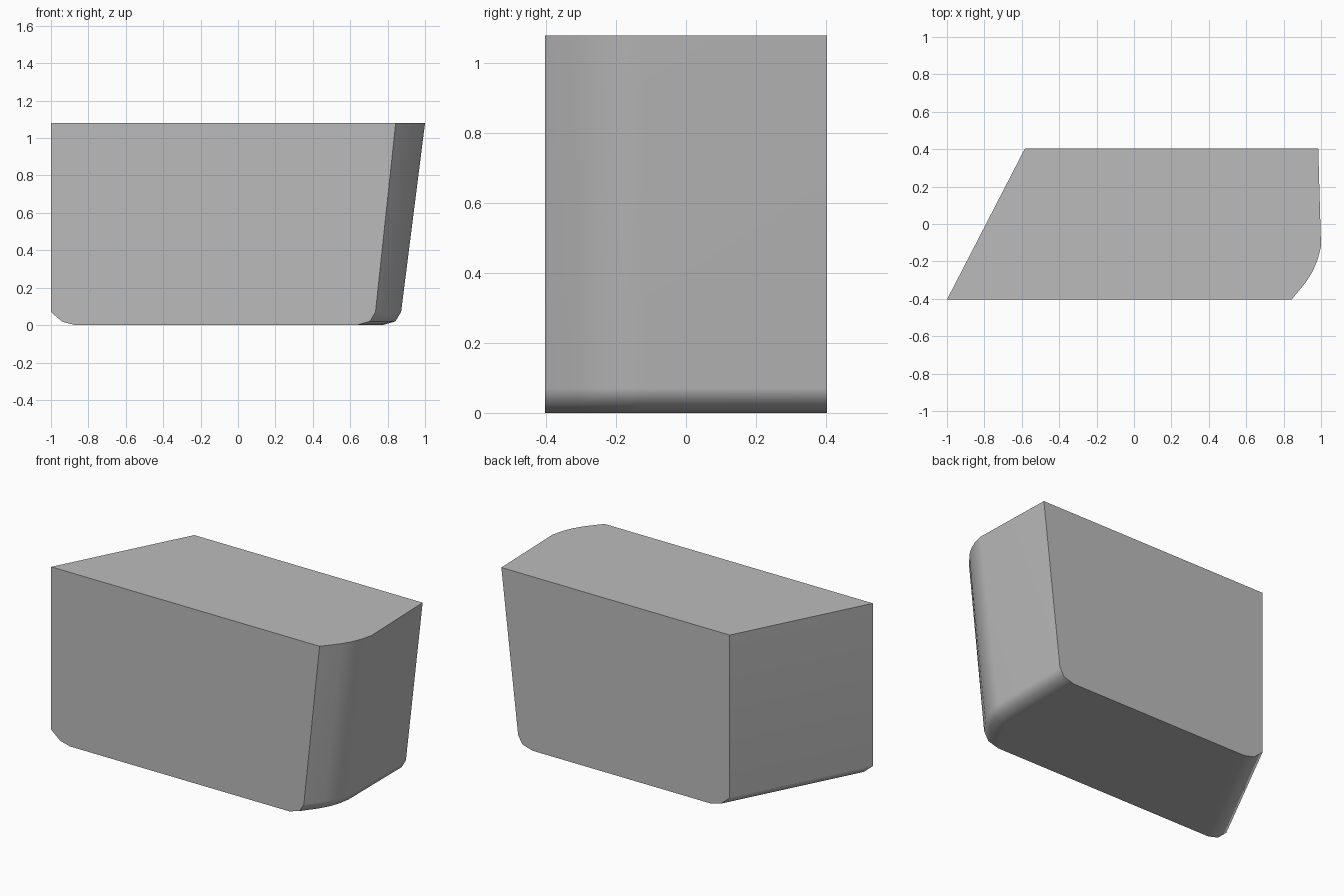
import bpy
import bmesh

cube = bpy.data.objects.get("Cube")
if cube:
    bpy.data.objects.remove(cube, do_unlink=True)

HEIGHT = 1.08
HALF_DEPTH = 0.404

# Stations from front to back: y, right edge at the rim, right edge at the foot
STATIONS = [(-HALF_DEPTH, 0.843, 0.735), (-0.31, 0.92, 0.805),
            (-0.25, 0.957, 0.838), (-0.19, 0.982, 0.86),
            (-0.12, 1.0, 0.872), (HALF_DEPTH, 0.985, 0.87)]
# Rounded foot, as inward offset and height
FOOT = [(0.0, 0.07), (0.03, 0.02), (0.1, 0.0)]
LEFT_FOOT = [(0.0, 0.07), (0.06, 0.018), (0.13, 0.0)]


def section(y, rim, foot):
    """Outline of one slice, from the left rim round the floor to the right rim."""
    t = (y + HALF_DEPTH) / (2 * HALF_DEPTH)
    left = -1 + 0.417 * t
    points = [(left, HEIGHT)]
    points += [(left + dx, z) for dx, z in LEFT_FOOT]
    points += [(foot - dx, z) for dx, z in reversed(FOOT)]
    points.append((rim, HEIGHT))
    return [(x, y, z) for x, z in points]


# Loft the slices into a closed block
bm = bmesh.new()
rings = [[bm.verts.new(p) for p in section(*s)] for s in STATIONS]
count = len(rings[0])
for a, b in zip(rings, rings[1:]):
    for i in range(count - 1):
        bm.faces.new((a[i], a[i + 1], b[i + 1], b[i]))
rim_loop = [r[0] for r in rings] + [r[-1] for r in reversed(rings)]
caps = [bm.faces.new(loop) for loop in (rings[0], rings[-1], rim_loop)]
bmesh.ops.recalc_face_normals(bm, faces=bm.faces)

# Smooth ends and foot, crisp edges round the flat front, back and top
for face in bm.faces:
    face.smooth = face not in caps
for cap in caps:
    for edge in cap.edges:
        edge.smooth = False

mesh = bpy.data.meshes.new("block_body")
bm.to_mesh(mesh)
bm.free()
body = bpy.data.objects.new("block_body", mesh)
bpy.context.collection.objects.link(body)
weighted = body.modifiers.new("even_shading", "WEIGHTED_NORMAL")
weighted.keep_sharp = True

# Plain grey
grey = bpy.data.materials.new("light_grey")
grey.use_nodes = True
colour = (0.5, 0.5, 0.5, 1)
grey.diffuse_color = colour
grey.node_tree.nodes["Principled BSDF"].inputs["Base Color"].default_value = colour
mesh.materials.append(grey)
